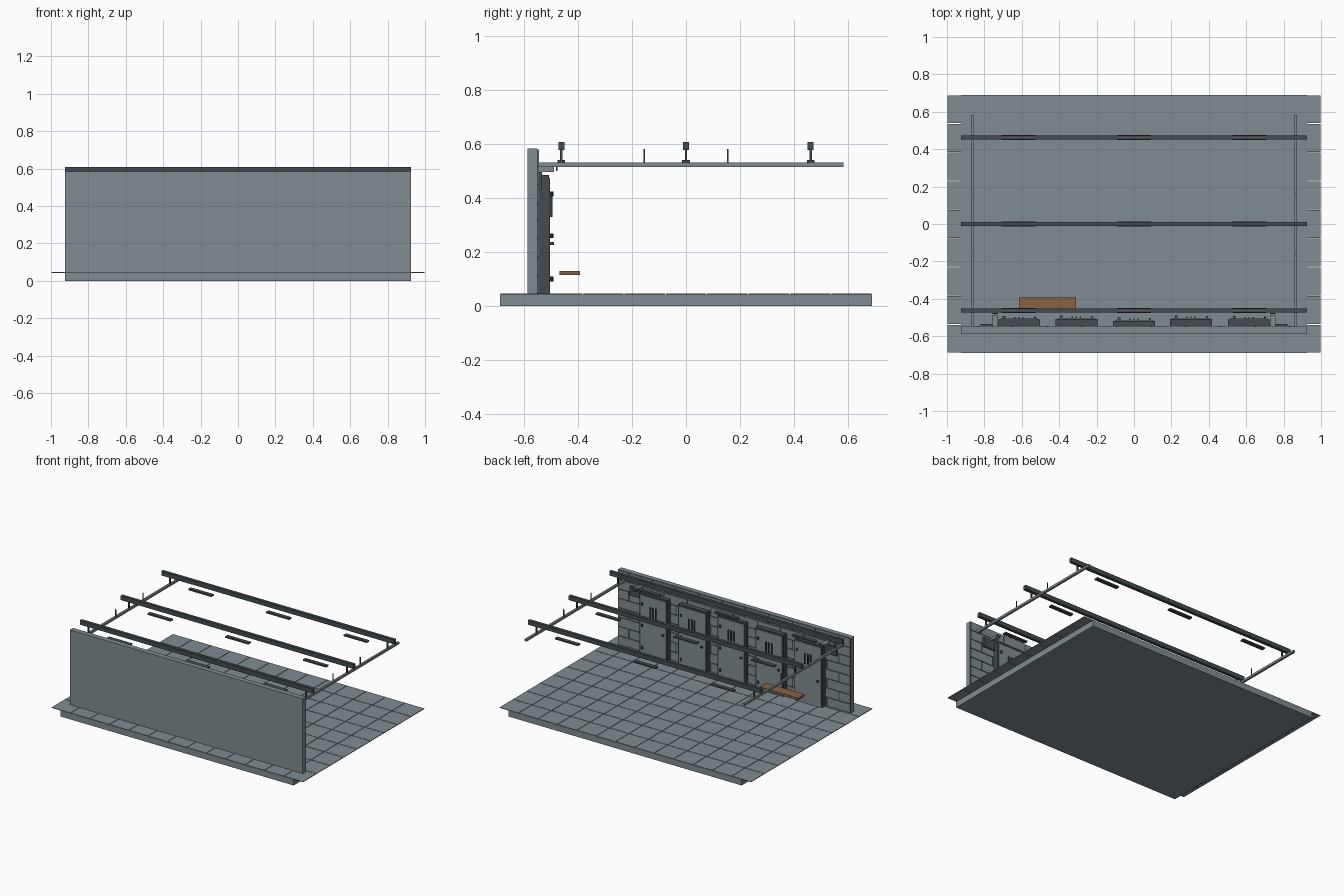
import bpy
import bmesh
from mathutils import Matrix, Vector

cube = bpy.data.objects.get("Cube")
if cube:
    bpy.data.objects.remove(cube, do_unlink=True)


def material(name, rgb):
    mat = bpy.data.materials.new(name)
    mat.use_nodes = True
    mat.diffuse_color = (*rgb, 1)
    mat.node_tree.nodes["Principled BSDF"].inputs["Base Color"].default_value = (*rgb, 1)
    return mat


STONE = material("blue_grey_stone", (0.215, 0.262, 0.283))
DARK = material("dark_metal", (0.057, 0.070, 0.077))
WOOD = material("brown_wood", (0.25, 0.125, 0.06))


def finish(name, bm, mat):
    mesh = bpy.data.meshes.new(name)
    bm.to_mesh(mesh)
    bm.free()
    mesh.materials.append(mat)
    obj = bpy.data.objects.new(name, mesh)
    bpy.context.collection.objects.link(obj)
    return obj


def add_box(bm, x, y, z):
    """Add a box given its (min, max) range on each axis."""
    lo, hi = Vector((x[0], y[0], z[0])), Vector((x[1], y[1], z[1]))
    bmesh.ops.create_cube(bm, size=1, matrix=Matrix.Translation((lo + hi) / 2)
                          @ Matrix.Diagonal((*(hi - lo), 1)))


def box(name, x, y, z, mat):
    bm = bmesh.new()
    add_box(bm, x, y, z)
    return finish(name, bm, mat)


def around(center, width):
    return (center - width / 2, center + width / 2)


FLOOR = 0.045
HALF_WALL = 0.925

# Floor: solid slab, and square tiles that overhang it at both ends
box("floor_slab", (-HALF_WALL, HALF_WALL), (-0.69, 0.69), (0, 0.043), STONE)
bm = bmesh.new()
COLS, ROWS = 13, 9
tile_x, tile_y = 2 / COLS, 1.38 / ROWS
for i in range(COLS):
    for j in range(ROWS):
        add_box(bm, around(-1 + (i + 0.5) * tile_x, tile_x - 0.004),
                around(-0.69 + (j + 0.5) * tile_y, tile_y - 0.004), (0.042, 0.046))
finish("floor_tiles", bm, STONE)

# Wall with a dark mortar sheet and staggered blocks on the inner side
box("wall", (-HALF_WALL, HALF_WALL), (-0.587, -0.552), (FLOOR, 0.583), STONE)
box("mortar", (-HALF_WALL, HALF_WALL), (-0.552, -0.549), (FLOOR, 0.58), DARK)
bm = bmesh.new()
COURSES, BLOCK = 8, 0.185
course = (0.583 - FLOOR) / COURSES
for row in range(COURSES):
    x = -HALF_WALL - (BLOCK / 2 if row % 2 else 0)
    while x < HALF_WALL - 0.01:
        left, right = max(x, -HALF_WALL), min(x + BLOCK, HALF_WALL)
        z = FLOOR + row * course
        add_box(bm, (left + 0.004, right - 0.004), (-0.55, -0.545),
                (z + 0.004, z + course - 0.003))
        x += BLOCK
finish("wall_blocks", bm, STONE)

# Five cell doors: dark frame, pale leaf, barred window, hinges and handle
for n, (x, front) in enumerate([(-0.615, -0.506), (-0.308, -0.503), (0, -0.514),
                                (0.305, -0.503), (0.615, -0.506)], 1):
    box(f"door_frame_{n}", around(x, 0.224), (-0.55, front - 0.004), (FLOOR, 0.485), DARK)
    box(f"door_leaf_{n}", around(x, 0.204), (front - 0.006, front), (FLOOR, 0.474), STONE)
    bars = bmesh.new()
    for k in (-1, 0, 1):
        add_box(bars, around(x + k * 0.022, 0.007), (front, front + 0.008), (0.33, 0.405))
    finish(f"window_bars_{n}", bars, DARK)
    hardware = bmesh.new()
    for z in (0.1, 0.26, 0.415):
        bmesh.ops.create_cone(hardware, cap_ends=True, segments=10, radius1=0.006,
                              radius2=0.006, depth=0.018,
                              matrix=Matrix.Translation((x + 0.085, front + 0.006, z)))
    add_box(hardware, around(x - 0.08, 0.014), (front, front + 0.014), (0.226, 0.236))
    finish(f"door_hardware_{n}", hardware, DARK)

# Ceiling rails, wall brackets, vents and hanger rods, on both sides
BEAMS = (-0.462, 0, 0.462)
for side, s in (("right", -1), ("left", 1)):
    box(f"ceiling_rail_{side}", around(s * 0.865, 0.015), (-0.55, 0.583), (0.515, 0.531), STONE)
    box(f"wall_bracket_{side}", around(s * 0.742, 0.03), (-0.55, -0.49), (0.497, 0.515), STONE)
    box(f"bracket_end_{side}", around(s * 0.742, 0.03), (-0.482, -0.477), (0.5, 0.515), DARK)
    box(f"wall_vent_{side}", around(s * 0.772, 0.1), (-0.55, -0.534), (0.43, 0.497), DARK)
    rods = bmesh.new()
    for y in (-0.155, 0.155):
        add_box(rods, around(s * 0.862, 0.005), around(y, 0.005), (0.525, 0.582))
    finish(f"hanger_rods_{side}", rods, DARK)
    posts = bmesh.new()
    for y in BEAMS:
        add_box(posts, around(s * 0.865, 0.009), around(y, 0.009), (0.525, 0.58))
    finish(f"beam_posts_{side}", posts, DARK)

# Roof beams, each with three flat lamps beneath
for n, y in enumerate(BEAMS, 1):
    box(f"roof_beam_{n}", (-HALF_WALL, HALF_WALL), around(y, 0.022), (0.577, 0.608), DARK)
    lamps = bmesh.new()
    for x in (-0.617, 0, 0.617):
        add_box(lamps, around(x, 0.183), around(y, 0.028), (0.53, 0.54))
    finish(f"lamps_{n}", lamps, DARK)

# Floating wooden bench
box("bench", (-0.615, -0.31), (-0.468, -0.393), (0.114, 0.13), WOOD)
